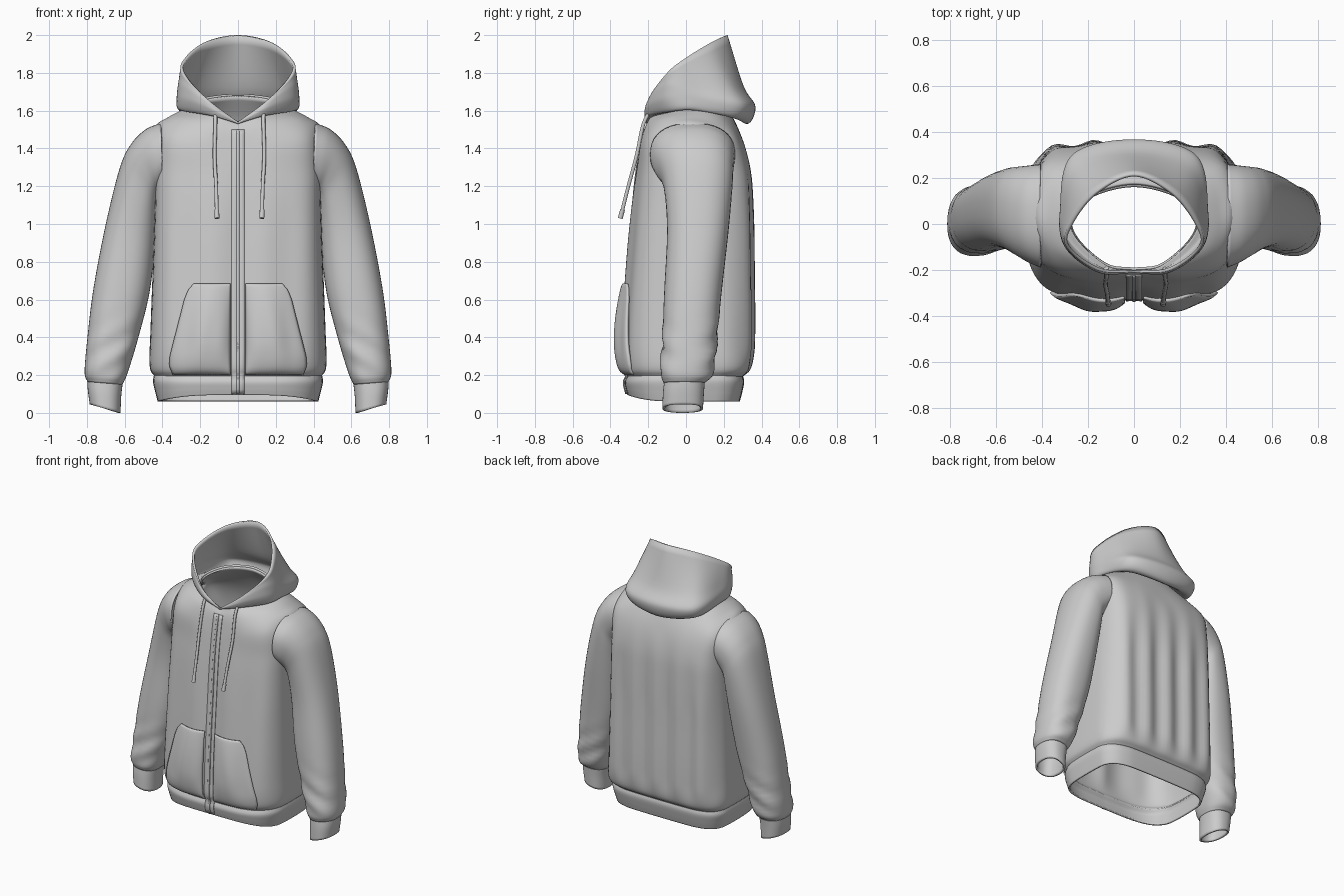
import bpy, bmesh
from math import sin, cos, pi, exp
from mathutils import Vector as V
from mathutils.bvhtree import BVHTree

if "Cube" in bpy.data.objects:
    bpy.data.objects.remove(bpy.data.objects["Cube"])


def spline(pts, n, before, after):
    """Smooth curve through pts, n steps per span."""
    p = [before] + pts + [after]
    out = []
    for i in range(1, len(p) - 2):
        a, b, c, d = p[i - 1:i + 3]
        for k in range(n):
            t = k / n
            out.append(0.5 * (2 * b + (c - a) * t + (2 * a - 5 * b + 4 * c - d) * t * t
                              + (3 * b - a - 3 * c + d) * t ** 3))
    return out + [pts[-1]]


def resample(pts, m):
    """m points evenly spaced along a polyline."""
    d = [0]
    for a, b in zip(pts, pts[1:]):
        d.append(d[-1] + (b - a).length)
    out, j = [], 0
    for i in range(m):
        s = d[-1] * i / (m - 1)
        while j < len(pts) - 2 and d[j + 1] < s:
            j += 1
        out.append(pts[j].lerp(pts[j + 1], (s - d[j]) / max(d[j + 1] - d[j], 1e-9)))
    return out


def half_ring(keys, m=56):
    """Half outline from front centre to back centre."""
    p = [V(k) for k in keys]
    q = p[-2].copy()
    q.x = -q.x
    return resample(spline(p, 12, 2 * p[0] - p[1], q), m)


def torso_ring(z, w, yf, yb, lift=0.0):
    """Boxy half outline of the body at height z."""
    keys = []
    for i in range(15):
        t = pi * i / 14
        s, c = max(sin(t), 0), cos(t)
        e, r = (0.6, -yf) if c > 0 else (0.42, yb)
        y = -(abs(c) ** e) * r if c > 0 else abs(c) ** e * r
        keys.append((w * s ** e, y, z + lift * max(c, 0) ** 2))
    return half_ring(keys)


def sleeve_ring(outer, inner, y0, y1, m=40):
    """Closed oval between an outer and an inner (x, z) point."""
    out = []
    for i in range(m):
        a = 2 * pi * i / m
        c, s = cos(a), sin(a)
        c = abs(c) ** 0.85 * (1 if c > 0 else -1)
        s = abs(s) ** 0.85 * (1 if s > 0 else -1)
        out.append(V(((outer[0] + inner[0]) / 2 + c * (outer[0] - inner[0]) / 2,
                      (y0 + y1) / 2 + s * (y1 - y0) / 2,
                      (outer[1] + inner[1]) / 2 + c * (outer[1] - inner[1]) / 2)))
    return out


def make(name, rows, closed=False, thick=0.012, fold=None, cut=None, mirror=True):
    """Skin a grid of rows into a mirrored cloth object."""
    bm = bmesh.new()
    grid = [[bm.verts.new(fold(p) if fold else p) for p in r] for r in rows]
    n = len(rows[0])
    for a, b in zip(grid, grid[1:]):
        for i in range(n if closed else n - 1):
            j = (i + 1) % n
            bm.faces.new((a[i], a[j], b[j], b[i]))
    if cut:
        bad = [f for f in bm.faces if cut(f.calc_center_median())]
        bmesh.ops.delete(bm, geom=bad, context='FACES')
    bmesh.ops.recalc_face_normals(bm, faces=bm.faces)
    me = bpy.data.meshes.new(name)
    bm.to_mesh(me)
    bm.free()
    me.shade_smooth()
    ob = bpy.data.objects.new(name, me)
    bpy.context.collection.objects.link(ob)
    if mirror:
        mod = ob.modifiers.new("mirror", 'MIRROR')
        mod.merge_threshold = 0.002
    mod = ob.modifiers.new("cloth", 'SOLIDIFY')
    mod.thickness = thick
    mod.offset = -1
    return ob


def loft(rings, steps=6):
    cols = []
    for c in zip(*rings):
        c = list(c)
        cols.append(spline(c, steps, 2 * c[0] - c[1], 2 * c[-1] - c[-2]))
    return list(zip(*cols))


# Body with soft vertical folds and open armholes
def body_fold(p):
    k = max(0, min(1, (p.z - 0.2) / 0.15)) * max(0, min(1, (1.42 - p.z) / 0.5))
    q = p.copy()
    if p.y > 0.1:
        q.y += 0.012 * k * cos(p.x * 36)
    elif p.y < -0.1:
        q.y += 0.007 * k * cos(p.x * 24) + 0.008 * k * exp(-(p.x / 0.04) ** 2)
    return q


neck = [(0, -.2, 1.53), (.12, -.18, 1.57), (.25, -.06, 1.6), (.27, .04, 1.62), (.17, .13, 1.66), (0, .17, 1.68)]
yoke = [(0, -.222, 1.49), (.18, -.21, 1.515), (.33, -.12, 1.55), (.37, .03, 1.565), (.3, .2, 1.55), (0, .25, 1.56)]
chest = [(0, -.238, 1.41), (.22, -.238, 1.42), (.38, -.17, 1.45), (.44, .03, 1.5), (.4, .24, 1.45), (.22, .3, 1.43), (0, .305, 1.43)]
lower = [(.19, .44, -.31, .3), (.25, .468, -.335, .345), (.45, .463, -.335, .355), (.8, .45, -.312, .352),
         (1.1, .44, -.285, .35), (1.28, .437, -.262, .34)]
body = make("body", loft([torso_ring(*r) for r in lower] + [half_ring(k) for k in (chest, yoke, neck)]),
            fold=body_fold, cut=lambda c: c.x > .405 and 1.24 < c.z < 1.47 and -.1 < c.y < .2)

# Ribbed hem band
hem = make("hem_band", loft([torso_ring(*r) for r in (
    (.2, .445, -.31, .3), (.165, .45, -.325, .308), (.11, .438, -.32, .298, .02), (.06, .425, -.31, .285, .035))]))

# Hood: rolled collar at the back, standing rim with a V front
hood_keys = [
    neck,
    [(0, -.207, 1.53), (.14, -.2, 1.575), (.29, -.08, 1.6), (.315, .05, 1.605), (.25, .25, 1.56), (0, .315, 1.53)],
    [(0, -.212, 1.532), (.15, -.212, 1.61), (.3, -.1, 1.66), (.322, .06, 1.66), (.27, .3, 1.63), (0, .368, 1.62)],
    [(0, -.213, 1.536), (.16, -.208, 1.64), (.3, -.1, 1.73), (.31, .05, 1.73), (.24, .24, 1.73), (0, .305, 1.73)],
    [(0, -.21, 1.54), (.16, -.2, 1.66), (.295, -.1, 1.8), (.28, 0, 1.88), (.17, .14, 1.965), (0, .22, 2.0)],
]
hood_rings = [half_ring(k) for k in hood_keys]
make("hood", loft(hood_rings), thick=0.014)


# Sleeves
def sleeve_fold(p):
    q = p.copy()
    k = exp(-((p.z - .33) / .14) ** 2)
    q.y += .008 * k * sin(p.z * 45 + p.x * 25)
    return q


make("sleeve", loft([sleeve_ring(*r) for r in (
    ((.41, 1.535), (.4, 1.2), -.19, .26),
    ((.49, 1.5), (.41, 1.17), -.17, .255),
    ((.565, 1.425), (.42, 1.14), -.14, .25),
    ((.625, 1.3), (.425, 1.07), -.115, .245),
    ((.70, 1.0), (.435, .92), -.1, .225),
    ((.765, .66), (.468, .64), -.115, .19),
    ((.797, .4), (.53, .39), -.125, .165),
    ((.812, .22), (.585, .21), -.135, .145),
    ((.798, .165), (.612, .15), -.118, .1))]), closed=True, fold=sleeve_fold)

# Cuffs
make("cuff", loft([sleeve_ring(*r) for r in (
    ((.798, .175), (.61, .16), -.115, .1),
    ((.795, .12), (.618, .09), -.122, .095),
    ((.785, .045), (.622, .0), -.125, .09))]), closed=True, thick=0.014)

# Front surface lookup, used to lay parts onto the cloth
verts, polys = [], []
for ob in (body, hem):
    base = len(verts)
    verts += [v.co.copy() for v in ob.data.vertices]
    polys += [[base + i for i in f.vertices] for f in ob.data.polygons]
tree = BVHTree.FromPolygons(verts, polys)


def front(x, z):
    hit = tree.ray_cast(V((abs(x) + 1e-4, -1, z)), V((0, 1, 0)))[0]
    return hit.y if hit else -0.3


# Pouch pockets with a slanted hand opening and a sagging bottom
edge = [(.20, .345), (.25, .365), (.30, .362), (.60, .285), (.65, .265), (.685, .235)]


def pocket_edge(z):
    for (z0, x0), (z1, x1) in zip(edge, edge[1:]):
        if z <= z1:
            return x0 + (x1 - x0) * (z - z0) / (z1 - z0)
    return edge[-1][1]


rows = []
for i in range(33):
    v = i / 32
    z = .2 + .485 * v
    row = []
    for j in range(25):
        u = j / 24
        x = .04 + (pocket_edge(z) - .04) * u
        puff = .034 * sin(pi * u) ** .7 * sin(pi * v ** .75) ** .7 + .005 * sin(u * 14) * (1 - v) * sin(pi * v)
        row.append(V((x, front(x, z) - .012 - puff, z)))
    rows.append(row)
make("pocket", rows, thick=0.015)

# Zip tape and teeth
for name, w, off, z0, z1 in (("zip_tape", .034, .005, .1, 1.5), ("zip_teeth", .007, .01, .1, 1.5)):
    make(name, [[V((w * s, front(w * s, z) - off, z)) for s in (-1, -.5, 0, .5, 1)]
                for z in [z0 + (z1 - z0) * i / 60 for i in range(61)]], thick=0.006, mirror=False)


# Drawstrings and their knotted tips
def cord(name, pts, r):
    cu = bpy.data.curves.new(name, 'CURVE')
    cu.dimensions = '3D'
    cu.bevel_depth = r
    cu.bevel_resolution = 3
    cu.use_fill_caps = True
    sp = cu.splines.new('POLY')
    path = spline([V(p) for p in pts], 8, V(pts[0]), V(pts[-1]))
    sp.points.add(len(path) - 1)
    for q, p in zip(sp.points, path):
        q.co = (*p, 1)
    bpy.context.collection.objects.link(bpy.data.objects.new(name, cu))


for side, s in (("left", 1), ("right", -1)):
    top = .135 if s > 0 else .12
    cord("drawstring_" + side, [(s * top, -.195, 1.59), (s * top, -.228, 1.52), (s * (top + .004), -.262, 1.36),
                                (s * (top - .004), -.305, 1.2), (s * (top - .008), -.345, 1.04)], .01)
    cord("drawstring_tip_" + side, [(s * (top - .007), -.336, 1.075), (s * (top - .009), -.348, 1.03)], .013)
